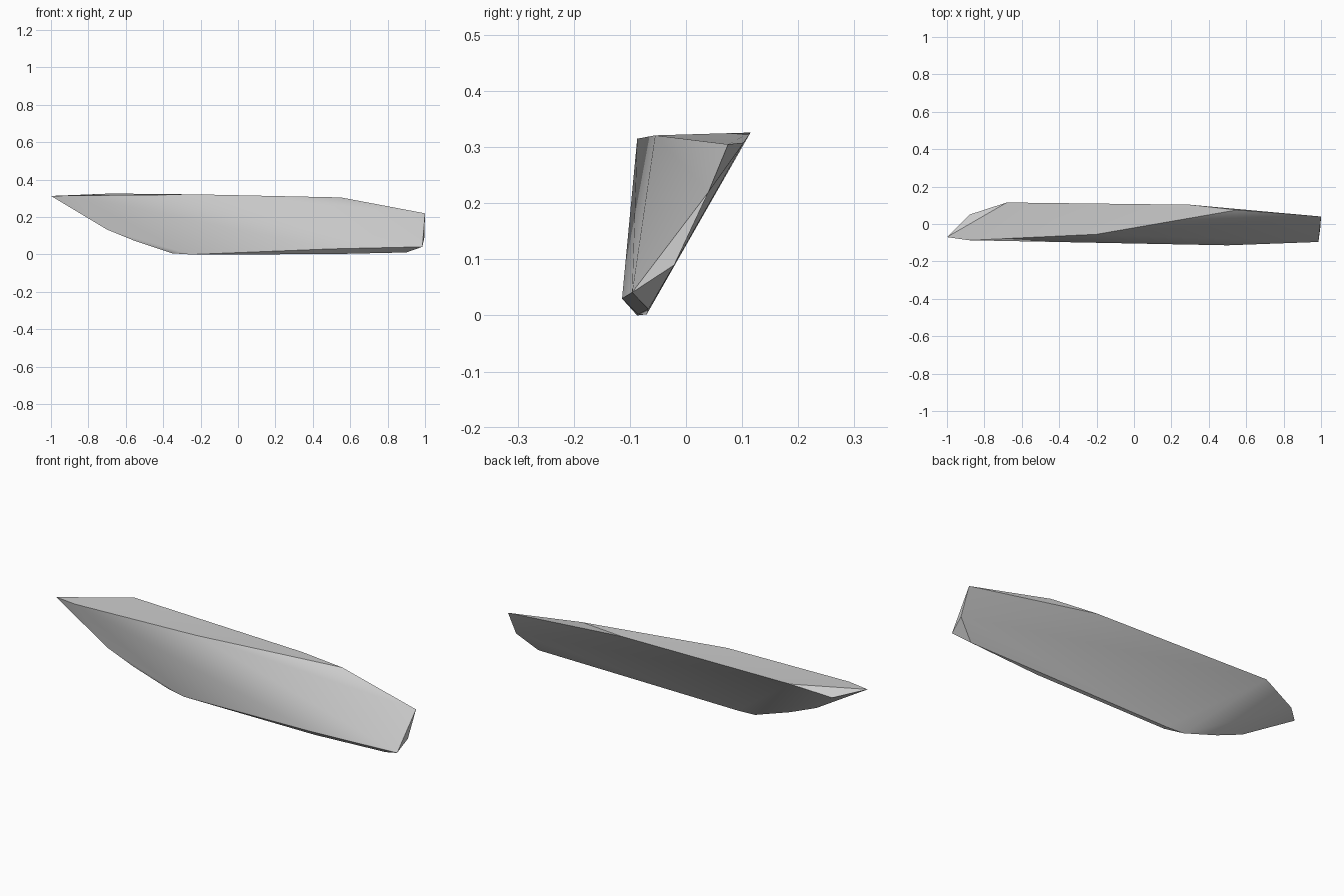
import bpy
import bmesh
import math

cube = bpy.data.objects.get("Cube")
if cube:
    bpy.data.objects.remove(cube, do_unlink=True)

# Outlines of the half hull, bow at -x and stern at +x
front_rail = [(-1, -.07, .313), (-.88, -.087, .315), (-.2, -.055, .321), (.55, .075, .305)]
back_rail = [(-.88, .05, .283), (-.68, .115, .326), (.3, .103, .308)]
stem = [(-.7, -.078, .133), (-.55, -.075, .072), (-.35, -.07, .006)]
keel = [(-.25, -.087, 0), (.5, -.085, .002), (.9, -.067, .011), (-.25, -.07, .002)]
chine = [(.5, -.114, .03)]
transom = [(1, .04, .22), (.986, -.096, .041), (.996, -.021, .09)]

# Stretch a convex skin over the outlines
bm = bmesh.new()
for outline in (front_rail, back_rail, stem, keel, chine, transom):
    for point in outline:
        bm.verts.new(point)
result = bmesh.ops.convex_hull(bm, input=bm.verts)
loose = [v for v in bm.verts if not v.link_faces]
bmesh.ops.delete(bm, geom=loose, context='VERTS')
bmesh.ops.recalc_face_normals(bm, faces=bm.faces)
mesh = bpy.data.meshes.new("hull")
bm.to_mesh(mesh)
bm.free()

hull = bpy.data.objects.new("hull", mesh)
bpy.context.collection.objects.link(hull)

# One plain grey for the whole hull
grey = bpy.data.materials.new("light_grey")
grey.use_nodes = True
colour = (.6, .6, .6, 1)
grey.diffuse_color = colour
grey.node_tree.nodes["Principled BSDF"].inputs["Base Color"].default_value = colour
mesh.materials.append(grey)

# Smooth sides with crisp rails
bpy.ops.object.select_all(action='DESELECT')
hull.select_set(True)
bpy.context.view_layer.objects.active = hull
bpy.ops.object.shade_smooth_by_angle(angle=math.radians(30))
